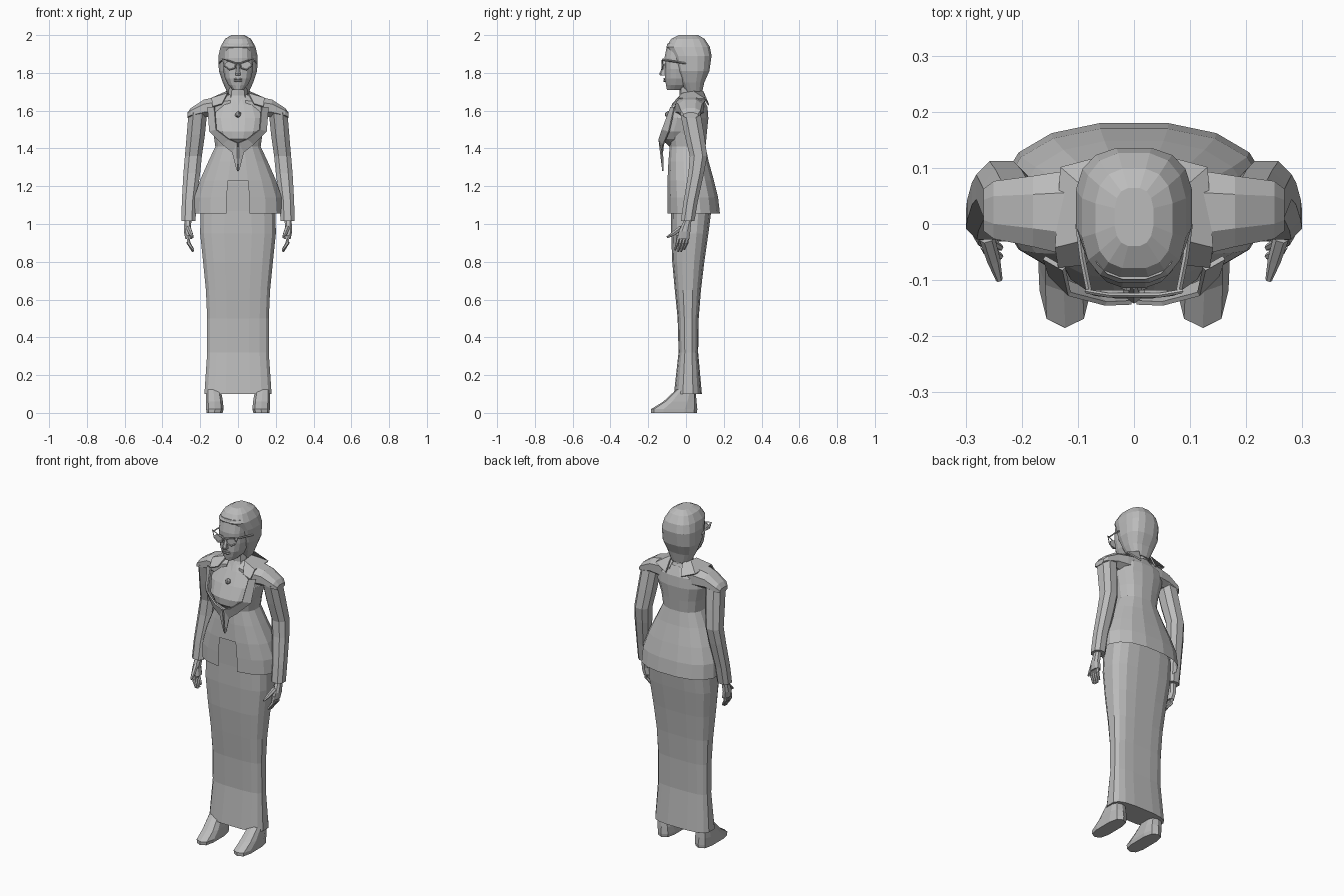
import bpy, bmesh, math
from mathutils import Vector

cube = bpy.data.objects.get("Cube")
if cube:
    bpy.data.objects.remove(cube, do_unlink=True)

grey = bpy.data.materials.new("plain grey")
grey.use_nodes = True
colour = (0.5, 0.5, 0.5, 1)
grey.diffuse_color = colour
grey.node_tree.nodes["Principled BSDF"].inputs["Base Color"].default_value = colour


def finish(name, bm, mirror=False):
    bmesh.ops.recalc_face_normals(bm, faces=bm.faces)
    mesh = bpy.data.meshes.new(name)
    bm.to_mesh(mesh)
    bm.free()
    mesh.materials.append(grey)
    ob = bpy.data.objects.new(name, mesh)
    bpy.context.collection.objects.link(ob)
    if mirror:
        ob.modifiers.new("mirror", "MIRROR")
    return ob


def loft(name, rows, sides=16, power=2.4, axis="z", mirror=False, caps=True, skip=None):
    """Skin rounded-box rings; each row is (a min, a max, b min, b max, height)."""
    bm = bmesh.new()
    rings = []
    for a0, a1, b0, b1, c in rows:
        ring = []
        for i in range(sides):
            t = 2 * math.pi * (i + 0.5) / sides
            u, v = math.cos(t), math.sin(t)
            u = math.copysign(abs(u) ** (2 / power), u)
            v = math.copysign(abs(v) ** (2 / power), v)
            a = (a0 + a1 + u * (a1 - a0)) / 2
            b = (b0 + b1 + v * (b1 - b0)) / 2
            co = {"z": (a, b, c), "x": (c, a, b), "y": (a, c, b)}[axis]
            ring.append(bm.verts.new(co))
        rings.append(ring)
    for low, high in zip(rings, rings[1:]):
        for i in range(sides):
            j = (i + 1) % sides
            bm.faces.new((low[i], low[j], high[j], high[i]))
    if caps:
        bm.faces.new(rings[0])
        bm.faces.new(rings[-1])
    if skip:
        gone = [f for f in bm.faces if skip(f.calc_center_median())]
        bmesh.ops.delete(bm, geom=gone, context="FACES")
    return finish(name, bm, mirror)


def body(name, rows, **options):
    """Symmetric loft; each row is (half width, front, back, height)."""
    return loft(name, [(-w, w, f, b, z) for w, f, b, z in rows], **options)


def tube(name, points, radii, sides=6, mirror=True):
    bm = bmesh.new()
    rings = []
    points = [Vector(p) for p in points]
    for i, p in enumerate(points):
        way = points[min(i + 1, len(points) - 1)] - points[max(i - 1, 0)]
        turn = way.to_track_quat("Z", "Y")
        rings.append([bm.verts.new(p + turn @ Vector((
            radii[i] * math.cos(math.tau * k / sides),
            radii[i] * math.sin(math.tau * k / sides), 0))) for k in range(sides)])
    for low, high in zip(rings, rings[1:]):
        for k in range(sides):
            j = (k + 1) % sides
            bm.faces.new((low[k], low[j], high[j], high[k]))
    bm.faces.new(rings[0])
    bm.faces.new(rings[-1])
    return finish(name, bm, mirror)


def strip(name, pairs, thick=0.008):
    bm = bmesh.new()
    rows = [[bm.verts.new(p) for p in pair] for pair in pairs]
    for r, s in zip(rows, rows[1:]):
        bm.faces.new((r[0], r[1], s[1], s[0]))
    ob = finish(name, bm, True)
    solid = ob.modifiers.new("thickness", "SOLIDIFY")
    solid.thickness = thick
    solid.offset = 0


# Long skirt, continuing up behind the jacket opening
body("skirt", [(.18, -.065, .085, .1), (.165, -.04, .065, .32), (.165, -.045, .068, .5),
               (.172, -.06, .08, .65), (.187, -.074, .098, .8), (.203, -.08, .12, .95),
               (.2, -.08, .135, 1.07), (.16, -.085, .12, 1.22), (.11, -.08, .1, 1.38)],
     power=3.2)

# Fitted jacket with a flared hem, open at the front
body("jacket", [(.24, -.1, .182, 1.055), (.235, -.1, .172, 1.14), (.205, -.1, .15, 1.23),
                (.16, -.095, .122, 1.33), (.122, -.088, .105, 1.41), (.132, -.1, .112, 1.48),
                (.155, -.085, .12, 1.56), (.145, -.065, .115, 1.62), (.06, -.03, .09, 1.67)],
     caps=False, skip=lambda c: c.z < 1.2 and c.y < 0 and abs(c.x) < .06)
body("bust", [(.06, -.09, .05, 1.41), (.105, -.132, .05, 1.45), (.132, -.134, .05, 1.49),
              (.148, -.1, .05, 1.56), (.12, -.06, .05, 1.63), (.06, -.035, .05, 1.67)])

# Wide shoulders, collar and lapels
loft("shoulder", [(-.055, .105, 1.56, 1.69, .04), (-.06, .1, 1.56, 1.675, .12),
                  (-.045, .09, 1.565, 1.662, .18), (-.03, .08, 1.56, 1.615, .25),
                  (-.015, .065, 1.56, 1.59, .268)], sides=8, axis="x", mirror=True)
strip("collar", [((.04, .09, 1.7), (.05, .12, 1.63)), ((.06, .04, 1.7), (.13, .1, 1.66)),
                 ((.055, -.02, 1.69), (.14, -.04, 1.665)),
                 ((.085, -.07, 1.635), (.135, -.075, 1.62))])
strip("lapel", [((.125, -.08, 1.62), (.16, -.06, 1.62)), ((.115, -.125, 1.5), (.15, -.09, 1.49)),
                ((.05, -.142, 1.45), (.08, -.12, 1.42)), ((.004, -.14, 1.43), (.03, -.125, 1.38)),
                ((.002, -.122, 1.28), (.008, -.122, 1.29))])

# Sleeves, hands and fingers
loft("sleeve", [(.222, .302, -.03, .047, 1.015), (.218, .3, -.015, .065, 1.12),
                (.197, .292, .01, .098, 1.27), (.188, .284, .017, .115, 1.36),
                (.172, .275, -.01, .1, 1.47), (.16, .265, -.035, .08, 1.59)],
     sides=8, mirror=True)
loft("hand", [(.24, .28, -.045, .02, .92), (.25, .288, -.04, .025, .96),
              (.245, .285, -.012, .03, 1.02)], sides=8, mirror=True)
for i in range(4):
    y = .008 - i * .016
    tip = .865 - .012 * math.sin(i)
    tube(f"finger_{i + 1}", [(.263, y, .94), (.262, y - .005, .9), (.238, y - .018, tip)],
         [.011, .01, .006])
tube("thumb", [(.262, -.025, .98), (.25, -.065, .95), (.24, -.1, .93)], [.014, .012, .006])

# Shoes with a sloping upper
loft("shoe", [(.08, .168, -.185, .058, 0), (.075, .17, -.185, .06, .02),
              (.078, .172, -.12, .056, .06), (.09, .17, -.05, .05, .125)],
     sides=10, power=3, mirror=True)

# Neck, face and close hair cap
body("neck", [(.095, -.06, .1, 1.63), (.052, -.035, .08, 1.68), (.05, -.035, .08, 1.78)], sides=10)
body("face", [(.028, -.102, .0, 1.71), (.052, -.107, .03, 1.735), (.07, -.113, .05, 1.77),
              (.081, -.112, .05, 1.82), (.08, -.115, .05, 1.88), (.077, -.1, .05, 1.955)])
body("hair", [(.055, -.0, .084, 1.69), (.082, -.03, .098, 1.75), (.103, -.055, .125, 1.81),
              (.105, -.08, .137, 1.89), (.094, -.106, .128, 1.938), (.07, -.08, .1, 1.98),
              (.035, -.04, .065, 2)], power=2.7)

# Nose and lips
loft("nose", [(-.016, .016, -.138, -.1, 1.787), (-.014, .014, -.142, -.1, 1.797),
              (-.006, .006, -.116, -.1, 1.85)], sides=6)
for name, z in (("upper_lip", 1.768), ("lower_lip", 1.757)):
    loft(name, [(-.012, .012, -.118, -.1, z - .005), (-.026, .026, -.12, -.1, z),
                (-.012, .012, -.118, -.1, z + .005)], sides=8)

# Upswept spectacles and pendant
loft("lens", [(.008, .07, 1.818, 1.862, -.123), (.008, .07, 1.818, 1.862, -.118)],
     sides=10, axis="y", mirror=True)
rim = [(.01, -.127, 1.85), (.045, -.127, 1.863), (.085, -.12, 1.875), (.07, -.124, 1.835),
       (.045, -.127, 1.817), (.017, -.127, 1.825), (.01, -.127, 1.85)]
tube("spectacle_rim", rim, [.004] * len(rim), sides=4)
tube("spectacle_arm", [(.08, -.12, 1.868), (.092, -.06, 1.86), (.1, 0, 1.85)], [.005] * 3, sides=4)
tube("spectacle_bridge", [(-.014, -.127, 1.85), (.014, -.127, 1.85)], [.004] * 2, 4, False)
bm = bmesh.new()
bmesh.ops.create_icosphere(bm, subdivisions=1, radius=.018)
bmesh.ops.translate(bm, verts=bm.verts, vec=(0, -.095, 1.58))
finish("pendant", bm)
